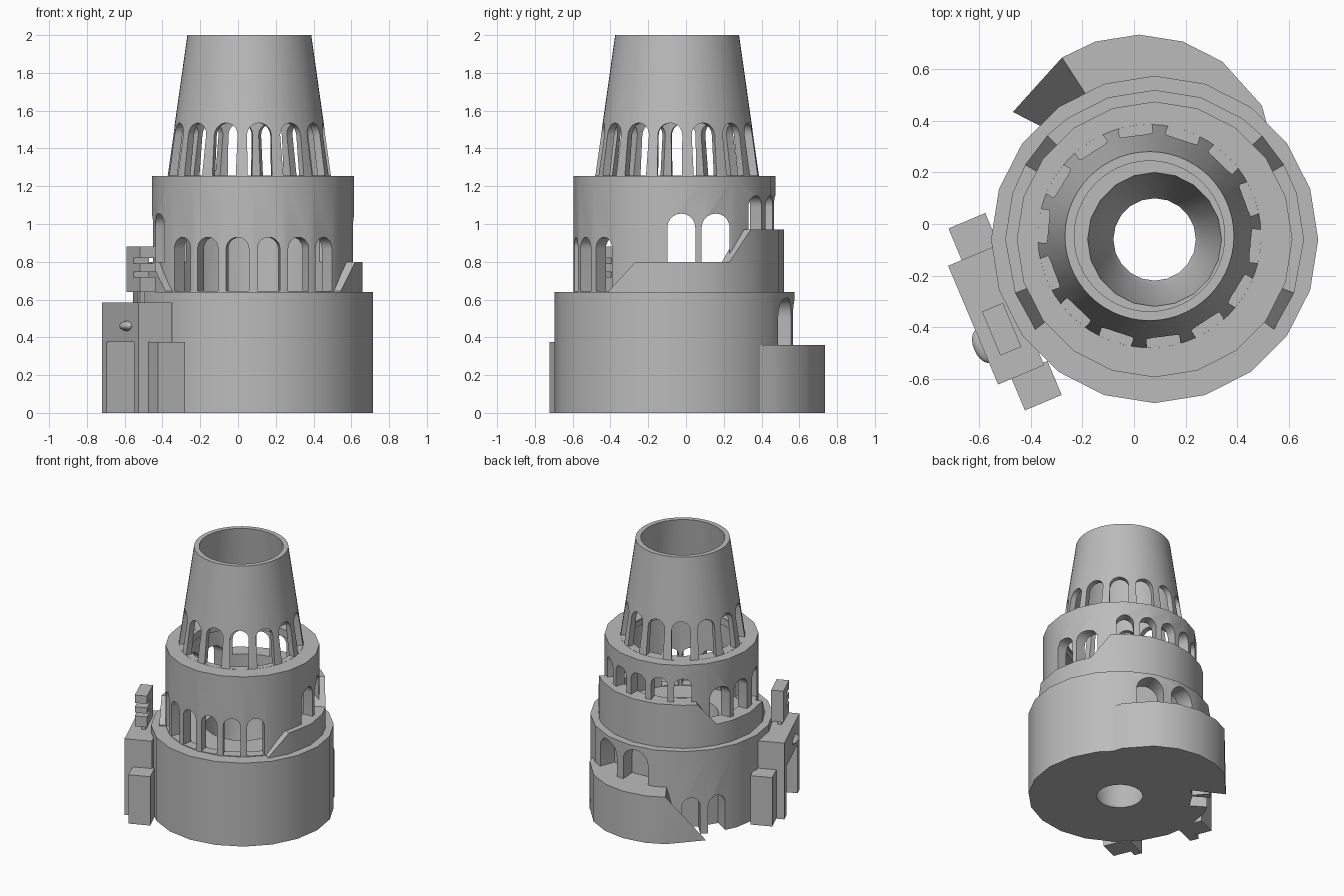
import bpy, bmesh, math
from math import sin, cos, pi, radians
from mathutils import Matrix, Vector

cube = bpy.data.objects.get("Cube")
if cube:
    bpy.data.objects.remove(cube, do_unlink=True)

CX, CY = 0.08, -0.06
stone = bpy.data.materials.new("grey stone")
stone.use_nodes = True
GREY = (0.5, 0.5, 0.5, 1)
stone.diffuse_color = GREY
stone.node_tree.nodes["Principled BSDF"].inputs["Base Color"].default_value = GREY


def finish(name, bm):
    bmesh.ops.recalc_face_normals(bm, faces=bm.faces)
    mesh = bpy.data.meshes.new(name)
    bm.to_mesh(mesh)
    bm.free()
    mesh.materials.append(stone)
    ob = bpy.data.objects.new(name, mesh)
    bpy.context.collection.objects.link(ob)
    return ob


def lathe(name, profile, sides, cx, cy):
    """Closed ring of revolution from (radius, height) points."""
    bm = bmesh.new()
    rings = []
    for i in range(sides):
        a = 2 * pi * i / sides
        rings.append([bm.verts.new((cx + r * cos(a), cy + r * sin(a), z)) for r, z in profile])
    n = len(profile)
    for i in range(sides):
        a, b = rings[i], rings[(i + 1) % sides]
        for j in range(n):
            k = (j + 1) % n
            bm.faces.new((a[j], b[j], b[k], a[k]))
    return finish(name, bm)


def arch(bm, cx, cy, az, r0, r1, width, z0, z1, steps=10):
    """Round-topped prism running outward from r0 to r1 along an azimuth."""
    h = width / 2
    outline = [(-h, z0), (h, z0)]
    outline += [(h * cos(pi * i / steps), z1 - h + h * sin(pi * i / steps)) for i in range(steps + 1)]
    m = Matrix.Translation((cx, cy, 0)) @ Matrix.Rotation(radians(az), 4, "Z")
    near, far = [[bm.verts.new(m @ Vector((r, s, z))) for s, z in outline] for r in (r0, r1)]
    bm.faces.new(near)
    bm.faces.new(far[::-1])
    for i in range(len(outline)):
        k = (i + 1) % len(outline)
        bm.faces.new((near[i], far[i], far[k], near[k]))


def cut(ob, bm):
    cutter = finish("cutter", bm)
    cutter.hide_render = True
    mod = ob.modifiers.new("openings", "BOOLEAN")
    mod.operation = "DIFFERENCE"
    mod.solver = "EXACT"
    mod.object = cutter
    bpy.context.view_layer.objects.active = ob
    bpy.ops.object.modifier_apply(modifier=mod.name)
    bpy.data.objects.remove(cutter, do_unlink=True)


def band(name, cx, cy, ri, ro, z0, tops):
    """Curved ramp whose top follows (azimuth, height) points."""
    bm = bmesh.new()
    rows = []
    for az, z in tops:
        c, s = cos(radians(az)), sin(radians(az))
        rows.append([bm.verts.new((cx + r * c, cy + r * s, h))
                     for r, h in ((ri, z0), (ro, z0), (ro, z), (ri, z))])
    for a, b in zip(rows, rows[1:]):
        for j in range(4):
            k = (j + 1) % 4
            bm.faces.new((a[j], b[j], b[k], a[k]))
    bm.faces.new(rows[0])
    bm.faces.new(rows[-1][::-1])
    return finish(name, bm)


# Lower tier: thick drum with a funnel-shaped well, back arches and two doors
lower = lathe("lower_tier", [(0.635, 0), (0.635, 0.64), (0.26, 0.64), (0.18, 0.04), (0.16, 0)], 20, CX, CY)
bm = bmesh.new()
for az in (70, 94):
    arch(bm, CX, CY, az, 0.5, 0.75, 0.2, 0.355, 0.61)
for az in (131, 148):
    arch(bm, CX, CY, az, 0.5, 0.75, 0.13, -0.02, 0.28)
cut(lower, bm)

# Middle tier: hollow drum with arches climbing from front to back
middle = lathe("middle_tier", [(0.535, 0.62), (0.535, 1.255), (0.38, 1.255), (0.38, 1.2),
                               (0.46, 1.2), (0.46, 0.62)], 20, CX, CY)
bm = bmesh.new()
for k in range(6):
    arch(bm, CX, CY, -135 + 18 * k, 0.44, 0.6, 0.122, 0.645, 0.93)
for y in (-0.025, 0.157):
    arch(bm, CX, y, 0, -0.7, 0.7, 0.148, 0.8, 1.055)
arch(bm, CX, CY, 200, 0.44, 0.6, 0.14, 0.8, 1.055)
for k in range(5):
    arch(bm, CX, CY, 54 + 18 * k, 0.44, 0.6, 0.12, 0.97, 1.15)
cut(middle, bm)

# Upper tier: tapering crown on an arcade
crown = lathe("crown", [(0.435, 1.245), (0.328, 2), (0.292, 2), (0.39, 1.245)], 56, 0.06, -0.047)
bm = bmesh.new()
for k in range(14):
    arch(bm, 0.06, -0.047, -82.5 + k * 360 / 14, 0.3, 0.55, 0.13, 1.256, 1.535)
cut(crown, bm)

# Ramp round the middle tier, the same on both sides
half = [(-37, 0.645), (-21, 0.8), (0, 0.8), (18, 0.8), (30, 0.8), (44, 0.97), (54, 0.97), (72, 0.97)]
ramp = half + [(90, 0.97)] + [(180 - az, z) for az, z in reversed(half)]
upper_ramp = band("upper_ramp", CX, CY, 0.5, 0.58, 0.62, ramp)

# Platform behind the lower tier, falling away at one end
lower_ramp = band("lower_ramp", 0.02, 0.185, 0.2, 0.55, 0,
                  [(0, 0.36), (30, 0.36), (54, 0.36), (72, 0.36), (90, 0.36), (108, 0.36),
                   (123, 0.36), (153, 0.005)])

# Gatehouse beside the tower, in its own turned frame
GATE = Matrix.Translation((-0.535, -0.355, 0)) @ Matrix.Rotation(radians(-67.2), 4, "Z")


def add_box(bm, u, v, z):
    size = [b - a for a, b in (u, v, z)]
    mid = [(a + b) / 2 for a, b in (u, v, z)]
    bmesh.ops.create_cube(bm, size=1, matrix=GATE @ Matrix.Translation(mid) @ Matrix.Diagonal((*size, 1)))


def box(name, u, v, z):
    bm = bmesh.new()
    add_box(bm, u, v, z)
    return finish(name, bm)


gate = box("gatehouse", (-0.25, 0.25), (-0.097, 0.097), (0, 0.585))
bm = bmesh.new()
add_box(bm, (-0.185, 0.19), (-0.2, 0.2), (-0.05, 0.375))
cut(gate, bm)
for name, u in (("front_buttress", (0.24, 0.383)), ("rear_buttress", (-0.383, -0.24))):
    box(name, u, (-0.04, 0.115), (0, 0.375))

# Round boss on the outer face of the gatehouse
bm = bmesh.new()
bmesh.ops.create_uvsphere(bm, u_segments=20, v_segments=12, radius=1,
                          matrix=GATE @ Matrix.Translation((0.09, -0.09, 0.46)) @ Matrix.Diagonal((0.07, 0.04, 0.027, 1)))
boss = finish("boss", bm)

# Stacked finial on the gatehouse roof
U, V = (-0.035, 0.15), (-0.045, 0.043)
box("finial_post", (0.045, 0.075), (-0.015, 0.015), (0.57, 0.65))
for i, z in enumerate(((0.64, 0.72), (0.745, 0.79), (0.82, 0.88))):
    box("finial_slab_%d" % (i + 1), U, V, z)
box("finial_spine", (-0.035, 0.06), V, (0.7, 0.83))

# Soft shading on the round parts
bpy.ops.object.select_all(action="DESELECT")
for ob in (lower, middle, crown, upper_ramp, lower_ramp, boss):
    ob.select_set(True)
bpy.context.view_layer.objects.active = lower
bpy.ops.object.shade_smooth_by_angle(angle=radians(30))
